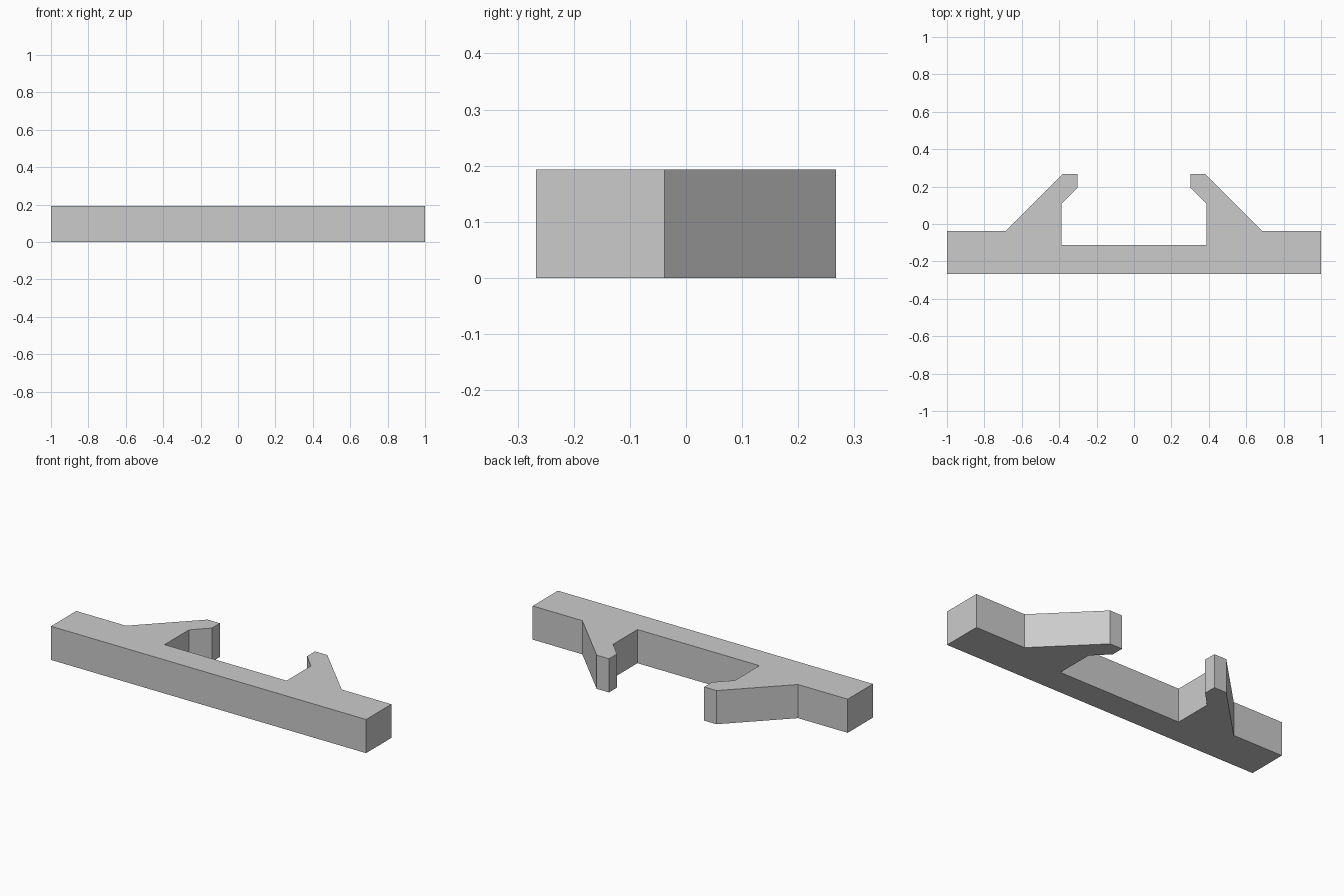
import bpy
import bmesh

cube = bpy.data.objects.get("Cube")
if cube:
    bpy.data.objects.remove(cube, do_unlink=True)

HEIGHT = 0.193

grey = bpy.data.materials.new("light grey")
grey.use_nodes = True
colour = (0.6, 0.6, 0.6, 1)
grey.diffuse_color = colour
grey.node_tree.nodes["Principled BSDF"].inputs["Base Color"].default_value = colour

# Half outline of the clip: bar, sloped arm and hooked tip
half = [(1, -0.267), (1, -0.038), (0.685, -0.038), (0.38, 0.267),
        (0.302, 0.267), (0.302, 0.195), (0.387, 0.108), (0.387, -0.113)]
outline = half + [(-x, y) for x, y in reversed(half)]

# Extrude the mirrored outline upward into one solid
bm = bmesh.new()
base = bm.faces.new([bm.verts.new((x, y, 0)) for x, y in outline])
top = bmesh.ops.extrude_face_region(bm, geom=[base], use_keep_orig=True)["geom"]
bmesh.ops.translate(bm, vec=(0, 0, HEIGHT),
                    verts=[v for v in top if isinstance(v, bmesh.types.BMVert)])
bmesh.ops.recalc_face_normals(bm, faces=bm.faces)

mesh = bpy.data.meshes.new("clip_bracket")
bm.to_mesh(mesh)
bm.free()
mesh.materials.append(grey)
bracket = bpy.data.objects.new("clip_bracket", mesh)
bpy.context.collection.objects.link(bracket)
